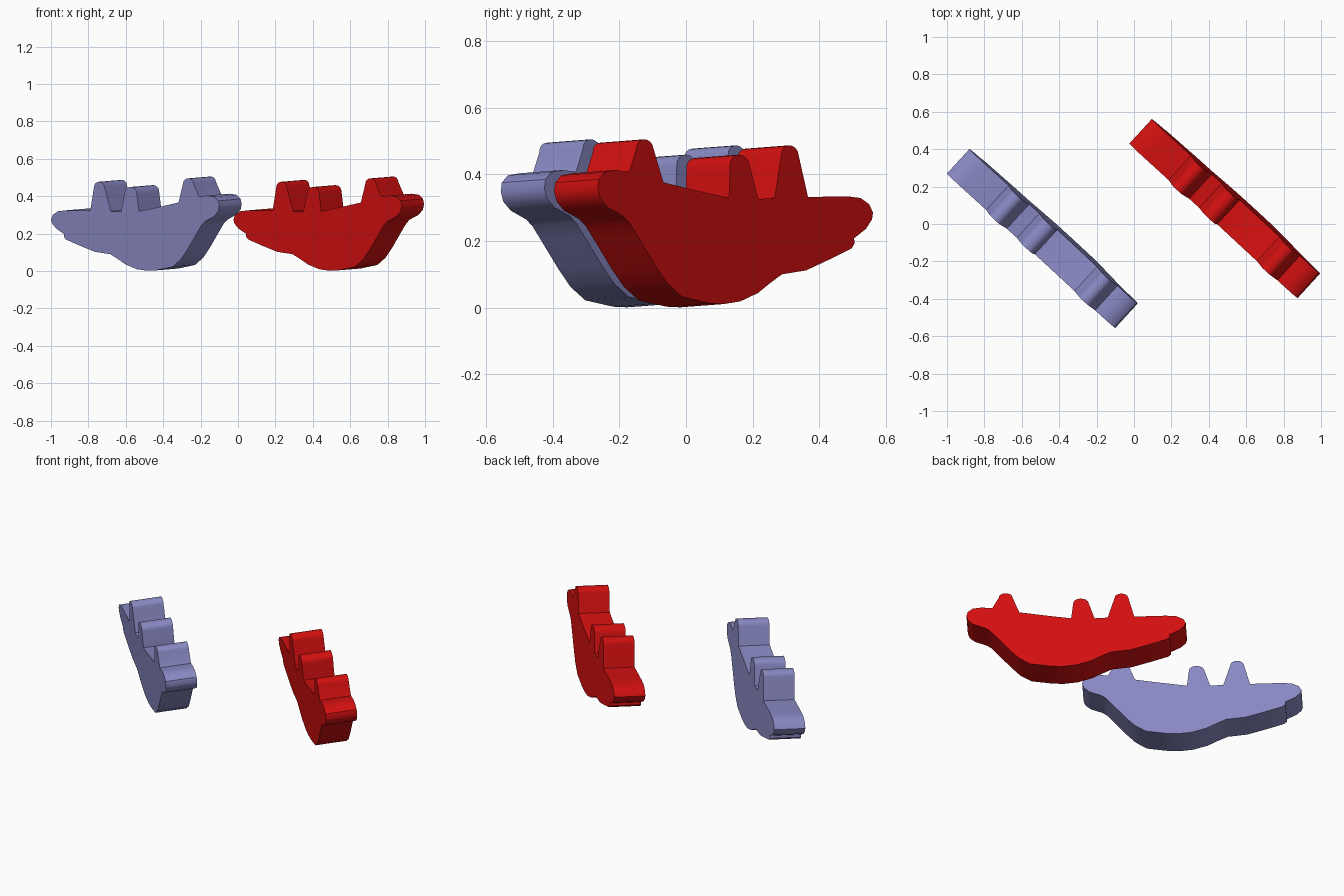
import bpy, bmesh, math
from mathutils import Vector

if "Cube" in bpy.data.objects:
    bpy.data.objects.remove(bpy.data.objects["Cube"])

THICK = Vector((0.12, 0.131, 0.01))      # slab thickness direction
SHIFT = Vector((0.975, 0.16, 0.0))       # second boat relative to the first

# Hull outline (x, z) on the slanted front face, clockwise from the stern tip
DECK = [(-1.0, 0.275), (-0.99, 0.30), (-0.963, 0.319), (-0.92, 0.324),
        (-0.79, 0.322), (-0.68, 0.319), (-0.626, 0.316), (-0.53, 0.319),
        (-0.417, 0.343), (-0.318, 0.366), (-0.208, 0.397), (-0.166, 0.403),
        (-0.128, 0.397), (-0.106, 0.375)]
KEEL = [(-0.10, 0.348), (-0.106, 0.318), (-0.128, 0.291), (-0.176, 0.265),
        (-0.195, 0.245), (-0.22, 0.202), (-0.27, 0.115), (-0.305, 0.062),
        (-0.35, 0.022), (-0.44, 0.003), (-0.485, 0.001), (-0.54, 0.009),
        (-0.60, 0.034), (-0.64, 0.062), (-0.684, 0.09), (-0.765, 0.102),
        (-0.85, 0.137), (-0.92, 0.168), (-0.931, 0.182), (-0.931, 0.198),
        (-0.973, 0.227), (-0.995, 0.255)]

# Funnels: base left, base right, top centre, half width of the round top
FUNNELS = [((-0.79, 0.322), (-0.68, 0.319), (-0.742, 0.477), 0.028),
           ((-0.626, 0.316), (-0.53, 0.319), (-0.574, 0.449), 0.032),
           ((-0.318, 0.366), (-0.208, 0.397), (-0.266, 0.495), 0.028)]


def material(name, rgb):
    m = bpy.data.materials.new(name)
    m.diffuse_color = (*rgb, 1)
    m.use_nodes = True
    m.node_tree.nodes["Principled BSDF"].inputs["Base Color"].default_value = m.diffuse_color
    return m


def on_face(x, z):
    """Place a profile point on the slanted front plane."""
    return Vector((x, 0.27 - 0.911 * (x + 1) - 0.08 * (z - 0.275), z))


def slab(name, outline, mat, offset):
    """Extrude a profile through the slab thickness."""
    bm = bmesh.new()
    front = [bm.verts.new(on_face(x, z) + offset) for x, z in outline]
    face = bm.faces.new(front)
    ext = bmesh.ops.extrude_face_region(bm, geom=[face], use_keep_orig=True)
    moved = [v for v in ext["geom"] if isinstance(v, bmesh.types.BMVert)]
    bmesh.ops.translate(bm, verts=moved, vec=THICK)
    bmesh.ops.recalc_face_normals(bm, faces=bm.faces)
    mesh = bpy.data.meshes.new(name)
    bm.to_mesh(mesh)
    bm.free()
    mesh.materials.append(mat)
    ob = bpy.data.objects.new(name, mesh)
    bpy.context.collection.objects.link(ob)
    bpy.ops.object.select_all(action='DESELECT')
    ob.select_set(True)
    bpy.context.view_layer.objects.active = ob
    bpy.ops.object.shade_smooth_by_angle(angle=math.radians(35))
    return ob


def funnel_outline(left, right, top, r):
    """Tapered post with a rounded top."""
    cx, cz = top
    arc = [(cx - r * math.cos(math.pi * i / 8),
            cz - r + r * math.sin(math.pi * i / 8)) for i in range(9)]
    return [left] + arc + [right]


boats = [("blue", material("slate blue", (0.25, 0.25, 0.55)), Vector((0, 0, 0))),
         ("red", material("bright red", (0.65, 0.005, 0.005)), SHIFT)]

for colour, mat, offset in boats:
    # Hull
    slab(colour + "_hull", DECK + KEEL, mat, offset)
    # Funnels standing on the deck
    for i, spec in enumerate(FUNNELS, 1):
        slab(f"{colour}_funnel_{i}", funnel_outline(*spec), mat, offset)
